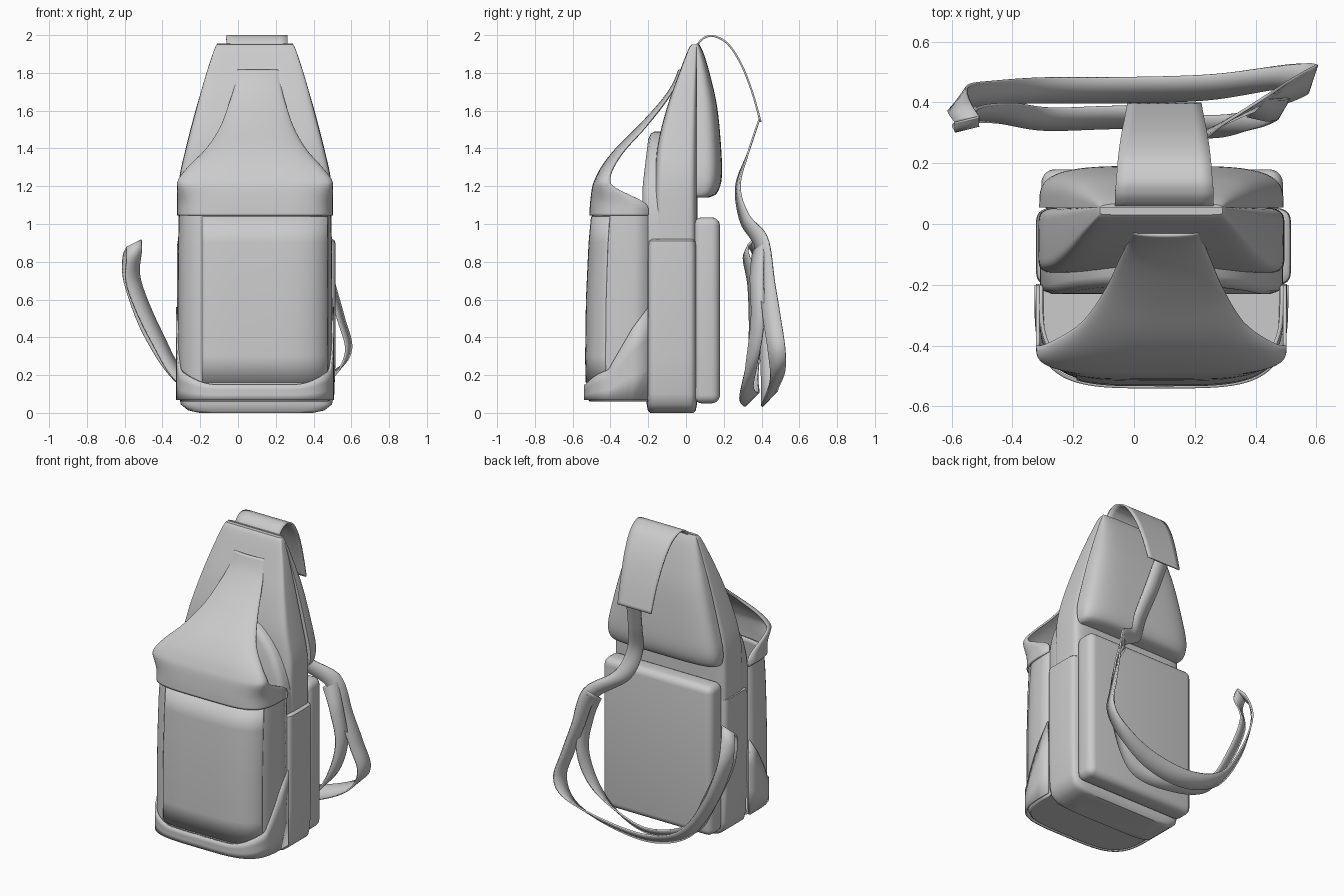
import bpy, bmesh, math
from mathutils import Vector

CX = 0.09  # middle of the bag body


def finish(name, bm, thickness=0, angle=40):
    bmesh.ops.recalc_face_normals(bm, faces=bm.faces)
    me = bpy.data.meshes.new(name)
    bm.to_mesh(me)
    bm.free()
    me.shade_smooth()
    me.set_sharp_from_angle(angle=math.radians(angle))
    ob = bpy.data.objects.new(name, me)
    bpy.context.collection.objects.link(ob)
    if thickness:
        mod = ob.modifiers.new("thickness", 'SOLIDIFY')
        mod.thickness = thickness
        mod.offset = 0
    return ob


def grid(name, rows, closed=False, thickness=0):
    """Skin rows of points; closed rows make a capped solid."""
    bm = bmesh.new()
    vs = [[bm.verts.new(p) for p in r] for r in rows]
    n = len(rows[0])
    for a, b in zip(vs, vs[1:]):
        for i in range(n if closed else n - 1):
            j = (i + 1) % n
            bm.faces.new((a[i], a[j], b[j], b[i]))
    if closed:
        bm.faces.new(vs[0])
        bm.faces.new(vs[-1])
    return finish(name, bm, thickness)


def box(name, x0, x1, y0, y1, z0, z1, r):
    bm = bmesh.new()
    bmesh.ops.create_cube(bm, size=1)
    for v in bm.verts:
        v.co = ((x0 + x1) / 2 + v.co.x * (x1 - x0), (y0 + y1) / 2 + v.co.y * (y1 - y0),
                (z0 + z1) / 2 + v.co.z * (z1 - z0))
    bmesh.ops.bevel(bm, geom=bm.edges[:], offset=r, segments=5, profile=0.5, affect='EDGES')
    return finish(name, bm)


def spow(v, e):
    return math.copysign(abs(v) ** e, v)


def u_row(cx, hw, yf, yb, z, n=4, a0=-90, a1=90, count=48):
    """U-shaped row open towards the back."""
    row = []
    for i in range(count + 1):
        a = math.radians(a0 + (a1 - a0) * i / count)
        row.append((cx + hw * spow(math.sin(a), 2 / n),
                    yb - (yb - yf) * max(math.cos(a), 0) ** (2 / n), z))
    return row


def ring(x0, x1, y0, y1, z, n=7, count=64):
    """Rounded rectangle ring."""
    return [((x0 + x1) / 2 + (x1 - x0) / 2 * spow(math.sin(t), 2 / n),
             (y0 + y1) / 2 + (y1 - y0) / 2 * spow(math.cos(t), 2 / n), z)
            for t in (2 * math.pi * i / count for i in range(count))]


def spline(pts, steps=8):
    """Catmull-Rom through vectors of any size."""
    out = []
    p = [pts[0]] + list(pts) + [pts[-1]]
    for i in range(1, len(p) - 2):
        for s in range(steps):
            t = s / steps
            out.append([0.5 * (2 * b + (c - a) * t + (2 * a - 5 * b + 4 * c - d) * t * t
                               + (3 * b - a - 3 * c + d) * t ** 3)
                        for a, b, c, d in zip(*p[i - 1:i + 3])])
    return out + [list(pts[-1])]


# main compartment, lower box with rounded bottom: half width, depth inset, z
low = [(0.3, 0.02, 0.0), (0.36, 0.008, 0.013), (0.4, 0.002, 0.045), (0.413, 0, 0.1),
       (0.42, 0, 0.3), (0.42, 0, 0.88), (0.417, 0.003, 0.91), (0.405, 0.012, 0.92)]
grid("lower_body", [ring(0.097 - h, 0.097 + h, -0.21 + d, 0.06 - d, z, 9) for h, d, z in low], True)

# tapering upper body: half width, front y, z
body = [(0.405, -0.17, 0.88), (0.405, -0.17, 1.1), (0.398, -0.165, 1.25), (0.36, -0.15, 1.42),
        (0.308, -0.1, 1.62), (0.26, -0.04, 1.79), (0.217, 0.01, 1.92), (0.202, 0.03, 1.95)]
grid("upper_body", [ring(CX - h, CX + h, y, 0.06, z, 8) for h, y, z in spline(body, 4)], True)

# arched front compartment
arch = []
for y, s in ((-0.12, 0), (-0.2, 0), (-0.22, 0.012), (-0.23, 0.04)):
    row = [(CX - 0.4 + s, y, 0.5), (CX + 0.4 - s, y, 0.5)]
    for i in range(33):
        t = math.pi * i / 32
        z = 1.0 + (0.49 - s) * math.sin(t)
        row.append((CX + (0.4 - s) * math.cos(t), y + max(z - 1.2, 0) * 0.12, z))
    arch.append(row)
grid("arched_compartment", arch, True)

# back pads
box("lower_back_pad", -0.305, 0.49, 0.04, 0.18, 0.05, 1.035, 0.045)
pad = [(0.375, 0.12, 1.14), (0.395, 0.165, 1.165), (0.4, 0.19, 1.25), (0.362, 0.185, 1.42),
       (0.31, 0.165, 1.62), (0.26, 0.13, 1.78), (0.22, 0.095, 1.9), (0.2, 0.068, 1.955)]
grid("upper_back_pad", [[(x, max(y, 0.055), z) for x, y, z in
                         ring(CX - h, CX + h, 0.1 - y, y, z, 4)] for h, y, z in spline(pad, 4)], True)

# open-topped front pocket with floor
pocket = [(0.385, -0.505, 0.065), (0.4, -0.518, 0.1), (0.403, -0.521, 0.3),
          (0.403, -0.517, 0.6), (0.401, -0.503, 0.9), (0.396, -0.488, 1.07)]
grid("front_pocket", [u_row(CX, h, y, -0.2, z) for h, y, z in spline(pocket, 4)], thickness=0.012)
grid("pocket_floor", [u_row(CX, 0.39, -0.51, -0.2, z) for z in (0.062, 0.075)], True)

# raised panel on the pocket front
panel = [(0.16, -0.526), (0.3, -0.528), (0.6, -0.524), (0.9, -0.51), (1.04, -0.497)]
grid("pocket_panel", [u_row(CX, 0.406, y, -0.2, z, 4, -28, 62, 32) for z, y in panel], thickness=0.012)

# lower pocket lip that rises along the sides
edge = u_row(CX, 0.412, -0.535, -0.2, 0)
tops = [0.15 + 0.08 * min(max((abs(x - CX) - 0.2) / 0.2, 0), 1) ** 2
        + 0.33 * min(max((y + 0.41) / 0.19, 0), 1) for x, y, z in edge]
grid("pocket_lip", [[(x, y, 0.068 + (t - 0.068) * k) for (x, y, z), t in zip(edge, tops)]
                    for k in (0, 0.33, 0.66, 1)], thickness=0.012)

# flap: centre x, half width, front y, back y, z, squareness
flap = [(0.105, 0.108, -0.035, -0.022, 1.815, 2), (0.105, 0.118, -0.072, -0.055, 1.73, 2),
        (0.102, 0.145, -0.14, -0.115, 1.635, 2), (0.1, 0.19, -0.255, -0.215, 1.51, 2.2),
        (0.095, 0.26, -0.37, -0.32, 1.395, 2.5), (0.09, 0.345, -0.44, -0.38, 1.305, 3),
        (0.09, 0.4, -0.477, -0.4, 1.235, 3.6), (0.09, 0.406, -0.492, -0.37, 1.19, 4),
        (0.09, 0.406, -0.502, -0.215, 1.11, 4.5), (0.09, 0.407, -0.506, -0.2, 1.045, 4.5)]
grid("flap", [u_row(c, h, f, b, z, n) for c, h, f, b, z, n in spline(flap, 4)], thickness=0.012)

# wide shoulder strap over the top: half width, y, z
wide = [(0.162, 0.06, 1.945), (0.162, 0.075, 1.968), (0.162, 0.105, 1.99), (0.158, 0.15, 1.994),
        (0.152, 0.22, 1.955), (0.142, 0.29, 1.85), (0.13, 0.35, 1.7), (0.122, 0.395, 1.54)]
grid("wide_strap", [[(0.1 + h * k / 4, y, z) for k in range(-4, 5)] for h, y, z in spline(wide, 6)],
     thickness=0.01)


# narrow webbing: centre point and half-width vector
def ribbon(name, pts):
    rows = []
    for q in spline(pts):
        c, w = Vector(q[:3]), Vector(q[3:])
        rows.append([c + w * k for k in (-1, 0, 1)])
    return grid(name, rows, thickness=0.01)


ribbon("outer_webbing", [
    (0.11, 0.39, 1.56, 0.05, 0, 0), (0.14, 0.33, 1.38, 0.05, 0, 0),
    (0.18, 0.275, 1.2, 0.05, 0.01, 0), (0.25, 0.31, 1.03, 0.045, 0.02, 0.02),
    (0.42, 0.40, 0.90, 0.03, 0.03, 0.03), (0.49, 0.43, 0.68, 0.02, 0.04, 0.01),
    (0.545, 0.455, 0.5, 0.015, 0.045, 0.01), (0.585, 0.48, 0.33, 0.015, 0.045, 0.01),
    (0.5, 0.485, 0.2, 0.02, 0.04, 0.03), (0.25, 0.45, 0.1, 0.01, 0.04, 0.04),
    (-0.05, 0.44, 0.08, 0, 0.04, 0.04), (-0.3, 0.44, 0.18, 0.01, 0.04, 0.03),
    (-0.47, 0.43, 0.42, 0.02, 0.04, 0.02), (-0.57, 0.415, 0.68, 0.025, 0.04, 0.01),
    (-0.575, 0.385, 0.83, 0.035, 0.02, 0.02), (-0.55, 0.345, 0.895, 0.04, 0.01, 0.02)])
ribbon("inner_webbing", [
    (-0.55, 0.345, 0.895, 0.04, 0.01, 0.02), (-0.55, 0.315, 0.84, 0.04, 0.01, 0.02),
    (-0.55, 0.355, 0.68, 0.035, 0.025, 0.02), (-0.43, 0.365, 0.4, 0.03, 0.03, 0.02),
    (-0.28, 0.345, 0.17, 0.015, 0.035, 0.03), (0, 0.35, 0.075, 0, 0.035, 0.035),
    (0.25, 0.32, 0.11, 0, 0.035, 0.035), (0.42, 0.35, 0.27, 0.02, 0.035, 0.02),
    (0.49, 0.38, 0.5, 0.02, 0.035, 0), (0.46, 0.375, 0.72, 0.025, 0.035, 0),
    (0.4, 0.385, 0.89, 0.03, 0.03, 0.03)])
